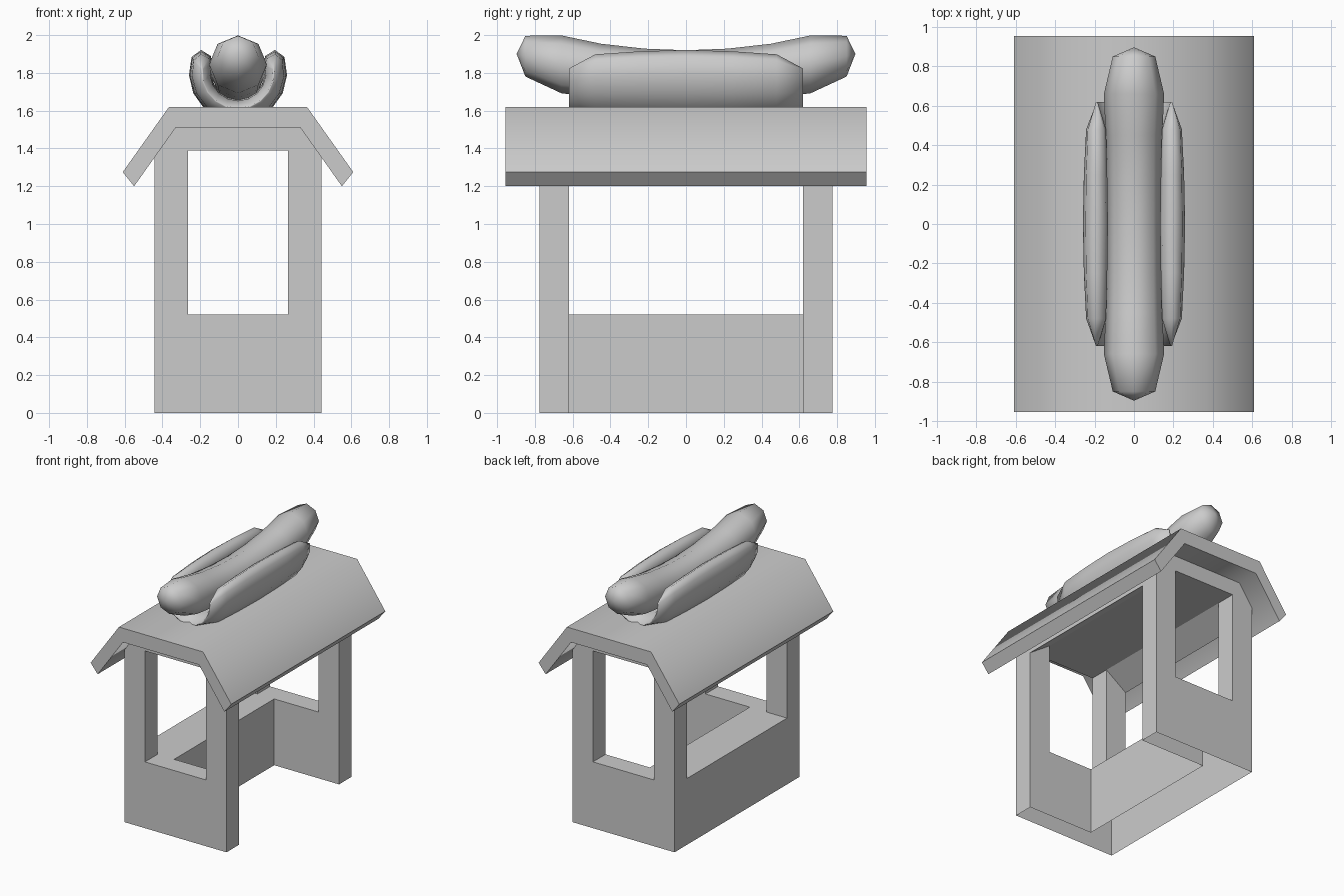
import bpy
import bmesh
from math import radians, sin, cos, pi

if "Cube" in bpy.data.objects:
    bpy.data.objects.remove(bpy.data.objects["Cube"])


def make_object(name, bm, smooth=None):
    bmesh.ops.recalc_face_normals(bm, faces=bm.faces)
    mesh = bpy.data.meshes.new(name)
    bm.to_mesh(mesh)
    bm.free()
    ob = bpy.data.objects.new(name, mesh)
    bpy.context.collection.objects.link(ob)
    bpy.ops.object.select_all(action='DESELECT')
    ob.select_set(True)
    bpy.context.view_layer.objects.active = ob
    if smooth:
        bpy.ops.object.shade_smooth_by_angle(angle=radians(smooth))
    return ob


def loft(name, rings, smooth=None, caps=True):
    """Skin a list of closed rings of equal length."""
    bm = bmesh.new()
    loops = [[bm.verts.new(p) for p in ring] for ring in rings]
    n = len(loops[0])
    for a, b in zip(loops, loops[1:]):
        for i in range(n):
            j = (i + 1) % n
            bm.faces.new((a[i], a[j], b[j], b[i]))
    if caps:
        bm.faces.new(loops[0])
        bm.faces.new(loops[-1])
    bmesh.ops.remove_doubles(bm, verts=bm.verts, dist=1e-5)
    return make_object(name, bm, smooth)


def prism(name, profile, y0, y1, smooth=None):
    """Extrude an (x, z) profile along y."""
    return loft(name, [[(x, y, z) for x, z in profile] for y in (y0, y1)], smooth)


def mirrored(half):
    return half + [(-x, z) for x, z in reversed(half)]


# Cutters: end windows, the room above the counter, the standing space
cutters = [
    prism("window_cutter", mirrored([(0.265, 0.52), (0.265, 1.39)]), -1, 1),
    prism("room_cutter", mirrored([(0.6, 0.52), (0.6, 1.16), (0.265, 1.39)]), -0.62, 0.62),
    prism("floor_cutter", [(-0.12, -0.2), (0.6, -0.2), (0.6, 0.8), (-0.12, 0.8)], -0.62, 0.62),
]

# Booth: end walls, counter on the left and ceiling, right side open
booth = prism("booth", mirrored([(0.443, 0), (0.443, 1.355), (0.33, 1.51)]), -0.775, 0.775)
for cutter in cutters:
    cutter.hide_render = True
    cutter.hide_set(True)
    cut = booth.modifiers.new(cutter.name, 'BOOLEAN')
    cut.operation = 'DIFFERENCE'
    cut.solver = 'EXACT'
    cut.object = cutter
    bpy.ops.object.modifier_apply(modifier=cut.name)

# The booth shell is open underneath and where the roof covers it
bm = bmesh.new()
bm.from_mesh(booth.data)
bm.normal_update()
hidden = [f for f in bm.faces if abs(f.normal.z) > 0.4 and
          (f.calc_center_median().z < 0.01 or (f.normal.z > 0 and f.calc_center_median().z > 1.3))]
bmesh.ops.delete(bm, geom=hidden, context='FACES')
bm.to_mesh(booth.data)
bm.free()

# Folded roof slab
roof_profile = mirrored([(0.33, 1.51), (0.55, 1.20), (0.61, 1.275), (0.365, 1.62)])
prism("roof", roof_profile, -0.955, 0.955, smooth=60)

# Sausage: eight-sided, sagging in the middle, rounded ends
half = [(0.0, 0.14), (0.22, 0.141), (0.45, 0.144), (0.66, 0.153), (0.85, 0.108), (0.897, 0.0)]
stations = [(-y, r) for y, r in reversed(half[1:])] + half
sausage_rings = []
for y, r in stations:
    zc = 1.78 + 0.15 * y * y
    sausage_rings.append([(r * sin(i * pi / 4), y, zc + r * cos(i * pi / 4)) for i in range(8)])
loft("sausage", sausage_rings, smooth=75, caps=False)


# Bun: U-shaped section that thins out toward both ends
def bun_ring(y, radius, t, lift):
    a0, a1, n = radians(-180 - lift), radians(lift), 10
    angles = [a0 + (a1 - a0) * i / n for i in range(n + 1)]
    tip = 0.75 * t / radius
    path = [(radius + t, a) for a in angles] + [(radius + t * 0.5, a1 + tip), (radius - t * 0.5, a1 + tip)]
    path += [(radius - t, a) for a in reversed(angles)]
    path += [(radius - t * 0.5, a0 - tip), (radius + t * 0.5, a0 - tip)]
    return [(r * cos(a), y, 1.80 + r * sin(a)) for r, a in path]


bun_half = [(0.0, 0.20, 0.06, 19), (0.25, 0.199, 0.056, 18), (0.48, 0.196, 0.048, 16), (0.62, 0.19, 0.004, 6)]
bun_stations = [(-s[0],) + s[1:] for s in reversed(bun_half[1:])] + bun_half
loft("bun", [bun_ring(*s) for s in bun_stations], smooth=85)
